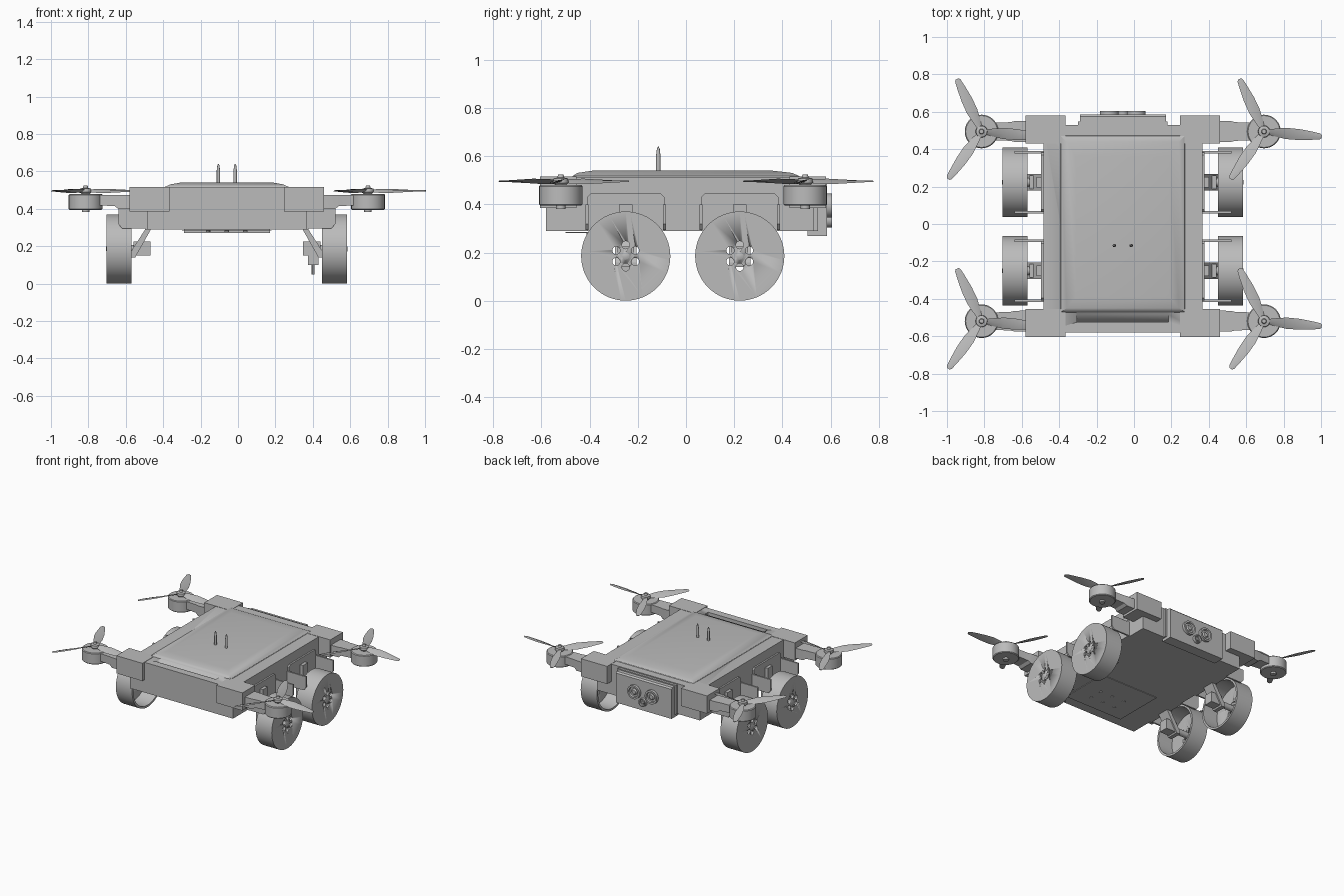
import bpy, bmesh, math
from mathutils import Vector, Matrix

if "Cube" in bpy.data.objects:
    bpy.data.objects.remove(bpy.data.objects["Cube"], do_unlink=True)

CX, CY = -0.06, -0.0125      # body centre line; rotor layout centre
grey = bpy.data.materials.new("plain_grey")
grey.use_nodes = True
grey.diffuse_color = (0.5, 0.5, 0.5, 1)
grey.node_tree.nodes["Principled BSDF"].inputs["Base Color"].default_value = grey.diffuse_color


def skin(name, rings):
    """Closed surface through equal-length rings of points, capped at both ends."""
    bm = bmesh.new()
    loops = [[bm.verts.new(Vector(p) + Vector((CX, 0, 0))) for p in ring] for ring in rings]
    n = len(loops[0])
    for a, b in zip(loops, loops[1:]):
        for i in range(n):
            j = (i + 1) % n
            bm.faces.new((a[i], a[j], b[j], b[i]))
    bm.faces.new(loops[0])
    bm.faces.new(loops[-1])
    bmesh.ops.recalc_face_normals(bm, faces=bm.faces)
    mesh = bpy.data.meshes.new(name)
    bm.to_mesh(mesh)
    bm.free()
    mesh.materials.append(grey)
    mesh.shade_smooth()
    mesh.set_sharp_from_angle(angle=math.radians(30))
    obj = bpy.data.objects.new(name, mesh)
    bpy.context.collection.objects.link(obj)
    return obj


def rect(x0, x1, y0, y1, z):
    return [(x0, y0, z), (x1, y0, z), (x1, y1, z), (x0, y1, z)]


def box(name, x0, x1, y0, y1, z0, z1):
    return skin(name, [rect(x0, x1, y0, y1, z0), rect(x0, x1, y0, y1, z1)])


def prism_x(name, x0, x1, profile):
    return skin(name, [[(x, y, z) for y, z in profile] for x in (x0, x1)])


def prism_y(name, y0, y1, profile):
    return skin(name, [[(x, y, z) for x, z in profile] for y in (y0, y1)])


def lathe(name, centre, axis, profile, n=32):
    """Profile holds (distance along axis, radius) pairs."""
    turn = Vector((0, 0, 1)).rotation_difference(Vector(axis)).to_matrix()
    rings = []
    for h, r in profile:
        angles = [math.tau * i / n for i in range(n)]
        rings.append([Vector(centre) + turn @ Vector((r * math.cos(a), r * math.sin(a), h))
                      for a in angles])
    return skin(name, rings)


def cut(obj, cutter):
    mod = obj.modifiers.new("cut", 'BOOLEAN')
    mod.operation = 'DIFFERENCE'
    mod.solver = 'EXACT'
    mod.object = cutter
    cutter.hide_render = True
    cutter.hide_set(True)
    cutter.display_type = 'WIRE'


# Body with a sloped slot near its front edge
body = box("body", -0.425, 0.425, -0.58, 0.53, 0.29, 0.515)
cut(body, prism_x("slot_cutter", -0.245, 0.245,
                  [(-0.525, 0.54), (-0.475, 0.54), (-0.485, 0.515), (-0.525, 0.45)]))

# Raised cover with soft edges
skin("top_cover", [rect(-w, w, y0, y1, z) for w, y0, y1, z in (
    (0.335, -0.475, 0.475, 0.51), (0.33, -0.47, 0.47, 0.518),
    (0.30, -0.45, 0.44, 0.531), (0.25, -0.39, 0.36, 0.54))])

# Underside panel with bolts
box("underside_panel", -0.24, 0.24, -0.5, -0.12, 0.285, 0.29 - 0.009)
for x in (-0.1, 0, 0.1):
    for y in (-0.4, -0.3):
        lathe("panel_bolt", (x, y, 0.276), (0, 0, 1), [(0, 0.012), (0.01, 0.012)], 12)

# Antennas
for x in (-0.045, 0.045):
    lathe("antenna", (x, -0.115, 0.53), (0, 0, 1),
          [(0, 0.009), (0.075, 0.009), (0.1, 0.006), (0.11, 0.002)], 16)

# Rear sensor box and lenses
prism_x("sensor_box", -0.23, 0.23,
        [(0.505, 0.27), (0.585, 0.27), (0.585, 0.49), (0.575, 0.5), (0.505, 0.5)])
box("sensor_ledge", -0.24, 0.24, 0.52, 0.548, 0.29, 0.508)
for x, z, r in ((-0.072, 0.395, 0.05), (0.072, 0.395, 0.05), (0, 0.335, 0.03)):
    lathe("lens", (x, 0.58, z), (0, 1, 0),
          [(0, r), (0.025, r), (0.025, r * 0.75), (0.012, r * 0.7),
           (0.012, r * 0.45), (0.02, r * 0.3)])

# Corner blocks, arms, motors and rotors
for sx in (-1, 1):
    for sy in (-1, 1):
        def yy(v):
            return CY + sy * v
        px, py = sx * 0.755, yy(0.507)
        box("corner_block", sx * 0.305, sx * 0.52, yy(0.4425), yy(0.5925), 0.385, 0.517)
        skin("arm", [[(sx * x, yy(0.507 - w), z0), (sx * x, yy(0.507 + w), z0),
                      (sx * x, yy(0.507 + w), 0.475), (sx * x, yy(0.507 - w), 0.475)]
                     for x, w, z0 in ((0.5, 0.057, 0.4), (0.58, 0.055, 0.4),
                                      (0.6, 0.05, 0.415), (0.73, 0.045, 0.42))])
        lathe("motor", (px, py, 0), (0, 0, 1),
              [(0.395, 0.085), (0.4, 0.09), (0.475, 0.09), (0.48, 0.085)])
        lathe("motor_foot", (px, py, 0.382), (0, 0, 1), [(0, 0.02), (0.02, 0.02)], 16)
        lathe("rotor_hub", (px, py, 0.478), (0, 0, 1),
              [(0, 0.02), (0.012, 0.032), (0.03, 0.03), (0.034, 0.014), (0.047, 0.011)], 24)
        for k in range(3):
            spin = Matrix.Rotation(math.radians(-5 + 120 * k), 3, 'Z')
            rings = []
            for r, w, pitch in ((0.015, 0.014, 30), (0.06, 0.023, 26), (0.12, 0.032, 20),
                                (0.19, 0.03, 14), (0.26, 0.022, 10), (0.3, 0.016, 8),
                                (0.31, 0.009, 8)):
                tilt = Matrix.Rotation(math.radians(pitch), 3, 'X')
                section = [(0, -w, 0), (0, 0, 0.004), (0, w, 0), (0, 0, -0.003)]
                rings.append([Vector((px, py, 0.496)) +
                              spin @ (Vector((r, 0, 0)) + tilt @ Vector(p)) for p in section])
            skin("rotor_blade", rings)

# Wheels with their mounts
for sx in (-1, 1):
    for wy in (-0.25, 0.223):
        hub = (0, wy, 0.186)
        out = (sx, 0, 0)
        wheel = lathe("wheel", hub, out,
                      [(0.628, 0.17), (0.51, 0.17), (0.51, 0.185), (0.643, 0.185)], 64)
        for k in range(6):
            a = math.radians(30 + 60 * k)
            spot = (0, wy + 0.046 * math.cos(a), 0.186 + 0.046 * math.sin(a))
            cut(wheel, lathe("wheel_hole_cutter", spot, out, [(0.6, 0.016), (0.66, 0.016)], 20))
        lathe("axle", hub, out, [(0.45, 0.022), (0.64, 0.022), (0.646, 0.009)], 24)
        box("wheel_motor", sx * 0.408, sx * 0.5, wy - 0.035, wy + 0.035, 0.15, 0.226)
        prism_y("strut", wy - 0.045, wy + 0.045,
                [(sx * 0.40, 0.30), (sx * 0.43, 0.30), (sx * 0.52, 0.16),
                 (sx * 0.52, 0.14), (sx * 0.49, 0.14)])
        # Guard plate against the body and two side ribs
        prism_x("guard_plate", sx * 0.42, sx * 0.437,
                [(wy - 0.16, 0.29), (wy + 0.16, 0.29), (wy + 0.16, 0.43),
                 (wy + 0.145, 0.445), (wy - 0.145, 0.445), (wy - 0.16, 0.43)])
        box("guard_block", sx * 0.42, sx * 0.46, wy - 0.028, wy + 0.028, 0.3, 0.4)
        for ry in (wy - 0.16, wy + 0.16):
            prism_y("guard_rib", ry - 0.006, ry + 0.006,
                    [(sx * 0.42, 0.295), (sx * 0.56, 0.295), (sx * 0.58, 0.32),
                     (sx * 0.58, 0.4), (sx * 0.42, 0.4)])

# Small servo on the left front mount
box("servo", 0.435, 0.49, -0.28, -0.22, 0.1, 0.155)
lathe("servo_pin", (0.462, -0.25, 0.05), (0, 0, 1), [(0, 0.008), (0.055, 0.008)], 12)
